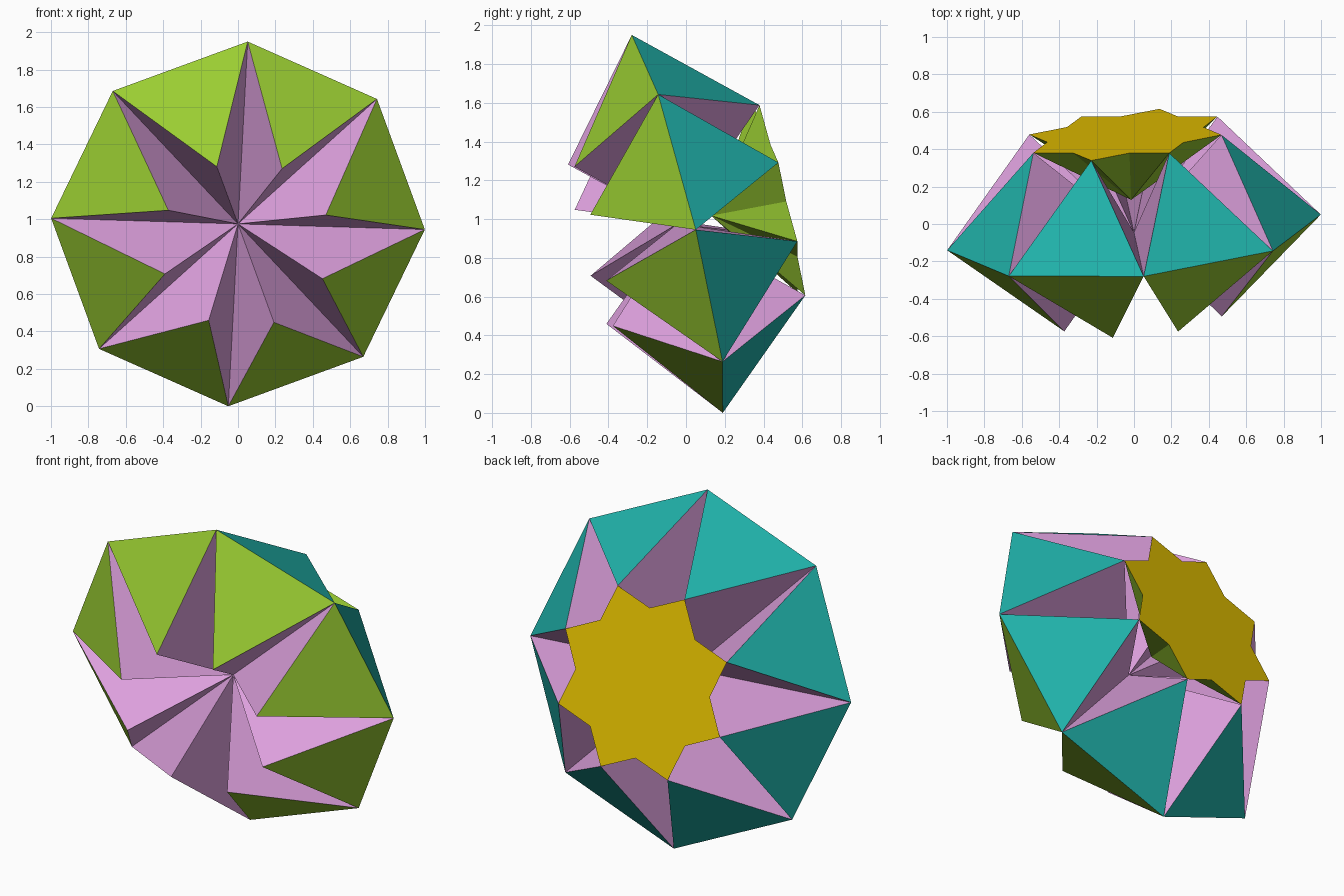
import bpy, bmesh, math
from mathutils import Matrix, Vector

if "Cube" in bpy.data.objects:
    bpy.data.objects.remove(bpy.data.objects["Cube"])

N = 8
STEP = 2 * math.pi / N


def material(name, rgb):
    m = bpy.data.materials.new(name)
    lin = [(c / 255 / 12.92) if c < 11 else ((c / 255 + 0.055) / 1.055) ** 2.4 for c in rgb]
    m.diffuse_color = (*lin, 1)
    m.use_nodes = True
    m.node_tree.nodes["Principled BSDF"].inputs["Base Color"].default_value = m.diffuse_color
    return m


PLUM = material("plum", (221, 160, 221))
GREEN = material("yellow green", (154, 205, 50))
TEAL = material("sea green", (32, 178, 170))
GOLD = material("gold", (255, 215, 0))

# Tilted frame: local z is the star's axis, pointing forward
u = Vector((0.995, 0.095, -0.03)).normalized()
v = Vector((0.05, -0.235, 0.975))
v = (v - u * v.dot(u)).normalized()
n = u.cross(v)
FRAME = Matrix.Translation((0, -0.045, 0.975)) @ Matrix((u, v, n)).transposed().to_4x4()


def polar(r, k, z):
    a = k * STEP
    return (r * math.cos(a), r * math.sin(a), z)


def finish(name, bm, mats):
    bmesh.ops.recalc_face_normals(bm, faces=bm.faces)
    me = bpy.data.meshes.new(name)
    bm.transform(FRAME)
    bm.to_mesh(me)
    bm.free()
    for m in mats:
        me.materials.append(m)
    bpy.context.collection.objects.link(bpy.data.objects.new(name, me))


# Ring of eight pointed lobes meeting at the centre
bm = bmesh.new()
for k in range(N):
    c, o1, o2, front, back = [bm.verts.new(p) for p in (
        (0, 0, 0), polar(1.004, k, 0), polar(1.004, k + 1, 0),
        polar(0.458, k + 0.5, 0.463), polar(0.547, k + 0.5, -0.54))]
    for tip, outer_mat in ((front, 1), (back, 2)):
        bm.faces.new((c, o1, tip))
        bm.faces.new((c, tip, o2))
        bm.faces.new((o1, o2, tip)).material_index = outer_mat
finish("lobe_ring", bm, [PLUM, GREEN, TEAL])

# Star-shaped cone set into the back, closed by a flat star
bm = bmesh.new()
apex = bm.verts.new((0, 0, -0.18))
star = [bm.verts.new(polar(0.547 if i % 2 else 0.42, i / 2, -0.54)) for i in range(2 * N)]
for i in range(2 * N):
    bm.faces.new((apex, star[i], star[(i + 1) % (2 * N)]))
bm.faces.new(star).material_index = 1
finish("back_star_cone", bm, [GREEN, GOLD])
